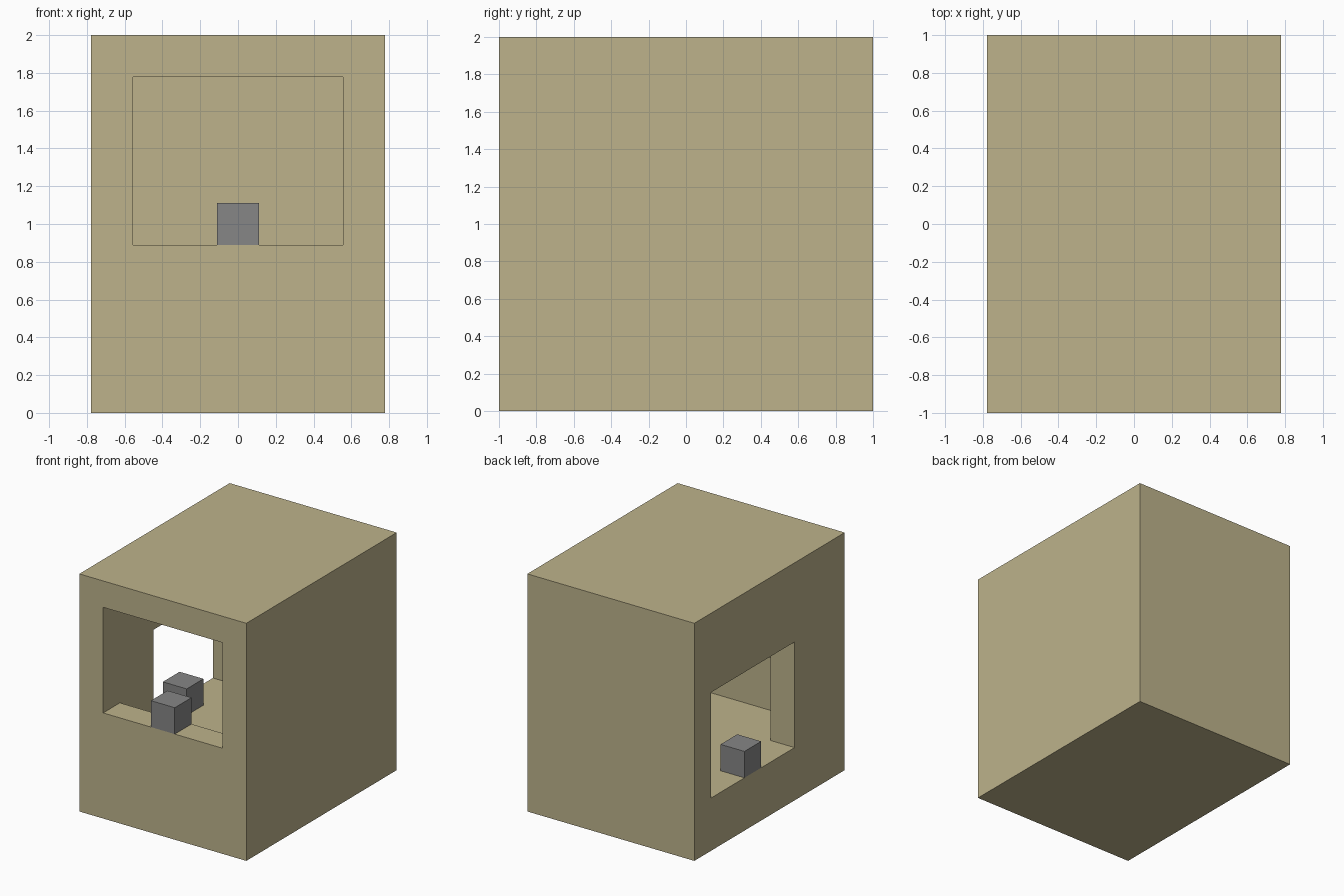
import bpy

cube = bpy.data.objects.get("Cube")
if cube:
    bpy.data.objects.remove(cube, do_unlink=True)

U = 2 / 18  # the design sits on an 18-unit grid


def material(name, rgb):
    m = bpy.data.materials.new(name)
    m.use_nodes = True
    m.diffuse_color = (*rgb, 1)
    m.node_tree.nodes["Principled BSDF"].inputs["Base Color"].default_value = (*rgb, 1)
    return m


def box(name, x, y, z, mat):
    """Box from (low, high) ranges in grid units."""
    bpy.ops.mesh.primitive_cube_add(size=1, location=[U * sum(r) / 2 for r in (x, y, z)])
    ob = bpy.context.object
    ob.name = name
    ob.scale = [U * (r[1] - r[0]) for r in (x, y, z)]
    bpy.ops.object.transform_apply(location=False, rotation=False, scale=True)
    ob.data.materials.append(mat)
    return ob


sand = material("sand", (0.51, 0.45, 0.26))
grey = material("grey", (0.24, 0.24, 0.24))

# Solid shell, hollowed into a room with a front and a side window
shell = box("building_shell", (-7, 7), (-9, 9), (0, 18), sand)
cutters = [
    box("room_cutter", (-5, 5), (-7, 7), (4, 16), sand),
    box("front_window_cutter", (-5, 5), (-10, -6), (8, 16), sand),
    box("side_window_cutter", (-8, -4), (-3, 7), (4, 12), sand),
]
for cutter in cutters:
    cut = shell.modifiers.new(cutter.name, "BOOLEAN")
    cut.operation = "DIFFERENCE"
    cut.solver = "EXACT"
    cut.object = cutter
    cutter.hide_render = True
    cutter.hide_set(True)

# Small blocks standing on the window sills
box("front_sill_block", (-1, 1), (-9, -7), (8, 10), grey)
box("side_sill_block", (-7, -5), (1, 3), (4, 6), grey)
